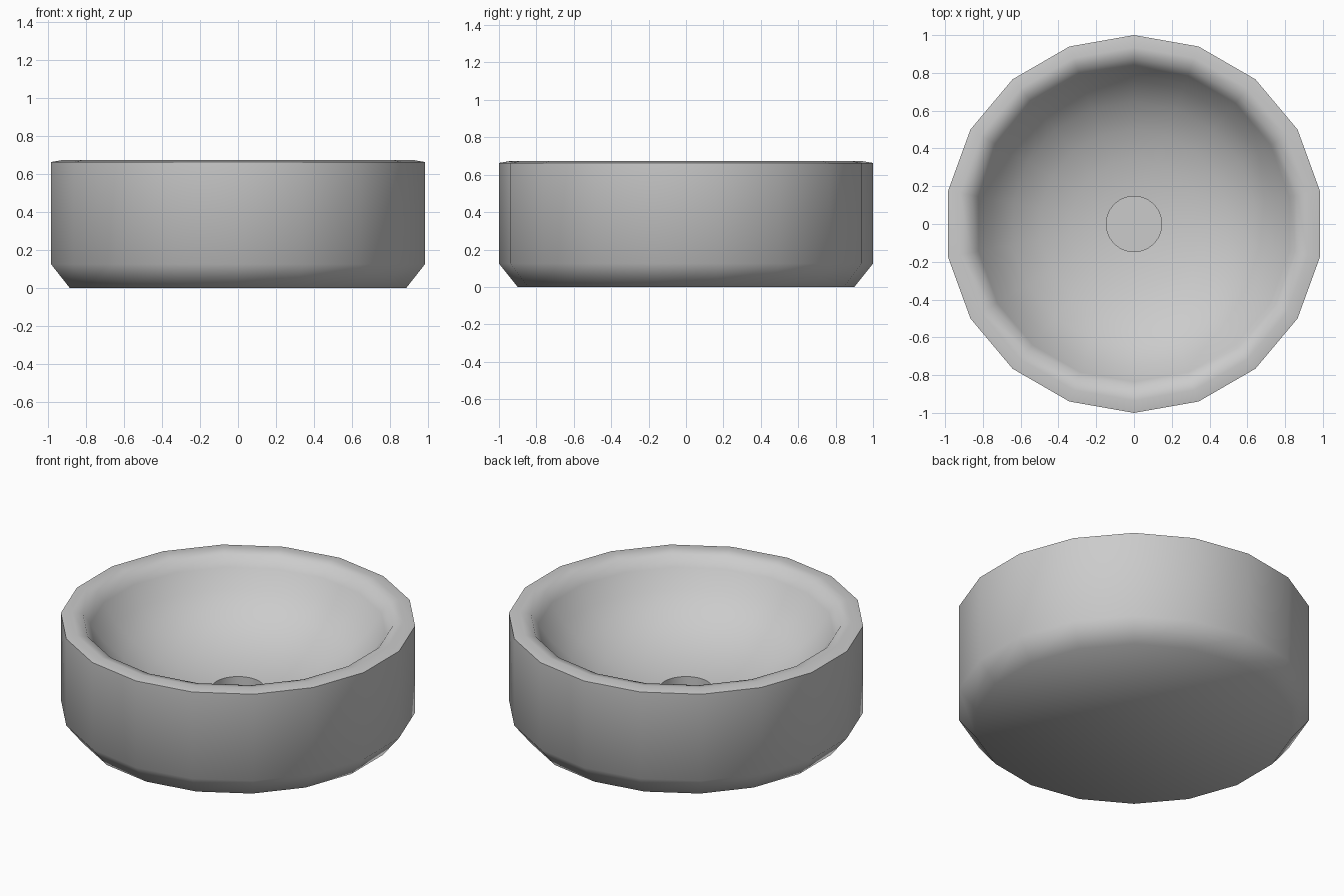
import bpy, bmesh
from math import cos, sin, pi, radians

if "Cube" in bpy.data.objects:
    bpy.data.objects.remove(bpy.data.objects["Cube"])

SIDES = 18
bm = bmesh.new()


def ring(r, z, n):
    return [bm.verts.new((r * cos(pi / 2 + 2 * pi * i / n),
                          r * sin(pi / 2 + 2 * pi * i / n), z)) for i in range(n)]


def connect(a, b):
    n = len(a)
    for i in range(n):
        j = (i + 1) % n
        bm.faces.new((a[i], a[j], b[j], b[i]))


# Bowl profile: foot, chamfer, outer wall, rounded rim, inner basin
profile = [(0.9, 0.0), (1.0, 0.125), (1.0, 0.663), (0.935, 0.674), (0.875, 0.661),
           (0.835, 0.60), (0.76, 0.495), (0.65, 0.395), (0.50, 0.315),
           (0.34, 0.267), (0.21, 0.246)]
rings = [ring(r, z, SIDES) for r, z in profile]
for a, b in zip(rings, rings[1:]):
    connect(a, b)
bm.faces.new(rings[0][::-1])

# Round drain recess with twice as many sides
lip = ring(0.147, 0.24, SIDES * 2)
floor = ring(0.147, 0.14, SIDES * 2)
inner = rings[-1]
for i in range(SIDES):
    j = (i + 1) % SIDES
    p, q, s = lip[2 * i], lip[2 * i + 1], lip[(2 * i + 2) % (SIDES * 2)]
    bm.faces.new((inner[i], q, p))
    bm.faces.new((inner[i], inner[j], q))
    bm.faces.new((inner[j], s, q))
connect(lip, floor)
bm.faces.new(floor)

bmesh.ops.recalc_face_normals(bm, faces=bm.faces[:])
mesh = bpy.data.meshes.new("basin_bowl")
bm.to_mesh(mesh)
bm.free()
bowl = bpy.data.objects.new("basin_bowl", mesh)
bpy.context.collection.objects.link(bowl)

# Smooth everywhere except the outer rim and drain edges
bpy.context.view_layer.objects.active = bowl
bowl.select_set(True)
bpy.ops.object.shade_smooth_by_angle(angle=radians(60))
